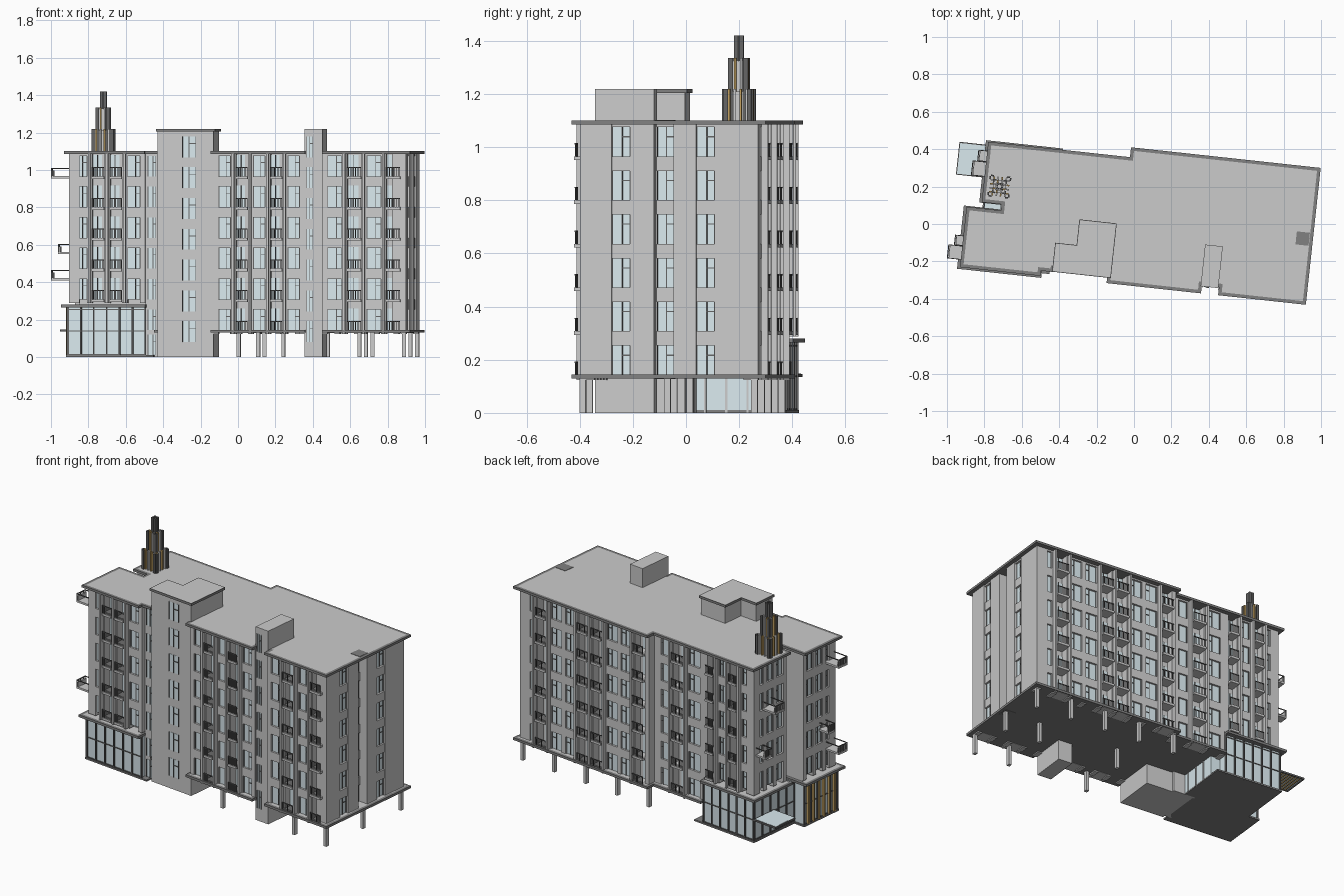
import bpy, bmesh
from math import radians
from mathutils import Matrix

if "Cube" in bpy.data.objects:
    bpy.data.objects.remove(bpy.data.objects["Cube"])

ROT = Matrix.Rotation(radians(-6.2), 4, 'Z')      # whole block is turned on its site
BASE, PITCH, TOP = 0.143, 0.1645, 1.087
parts = {}                                         # part name -> list of boxes

def material(name, rgb):
    m = bpy.data.materials.new(name)
    m.diffuse_color = (*rgb, 1)
    m.use_nodes = True
    m.node_tree.nodes["Principled BSDF"].inputs["Base Color"].default_value = m.diffuse_color
    return m

GLASS = material("pale_glass", (0.70, 0.82, 0.86))
DARK = material("dark_metal", (0.13, 0.13, 0.13))
RIM = material("roof_edge", (0.22, 0.22, 0.22))
WOOD = material("wood", (0.55, 0.36, 0.12))
COLORS = {"glass": GLASS, "frame": DARK, "rail": DARK, "wood": WOOD, "patch": RIM, "floor": RIM}

# facade frames: (along, outward) -> (u, v)
FRONT = lambda a, o: (a, -o)
BACK = lambda a, o: (a, o)
RIGHT = lambda a, o: (o, a)
LEFT = lambda a, o: (-o, a)

def box(part, a0, a1, o0, o1, z0, z1, frame=BACK):
    (x0, y0), (x1, y1) = frame(a0, o0), frame(a1, o1)
    parts.setdefault(part, []).append((min(x0, x1), max(x0, x1), min(y0, y1), max(y0, y1), z0, z1))

def finish(bm, name, mats):
    bmesh.ops.recalc_face_normals(bm, faces=bm.faces)
    bm.transform(ROT)
    me = bpy.data.meshes.new(name)
    bm.to_mesh(me)
    bm.free()
    for m in mats:
        me.materials.append(m)
    bpy.context.collection.objects.link(bpy.data.objects.new(name, me))

def build_boxes():
    for name, boxes in parts.items():
        bm = bmesh.new()
        for x0, x1, y0, y1, z0, z1 in boxes:
            mat = Matrix.Translation(((x0 + x1) / 2, (y0 + y1) / 2, (z0 + z1) / 2))
            mat = mat @ Matrix.Diagonal((x1 - x0, y1 - y0, z1 - z0, 1))
            bmesh.ops.create_cube(bm, size=1, matrix=mat)
        key = name.split("_")[-1]
        finish(bm, name, [COLORS[key]] if key in COLORS else [])

def slab(name, pts, z0, z1, rim=0.025):
    """Flat plate with dark edge and a plain inset top."""
    bm = bmesh.new()
    low = bm.faces.new([bm.verts.new((x, y, z0)) for x, y in pts])
    ext = bmesh.ops.extrude_face_region(bm, geom=[low])["geom"]
    bmesh.ops.translate(bm, verts=[g for g in ext if isinstance(g, bmesh.types.BMVert)], vec=(0, 0, z1 - z0))
    bmesh.ops.recalc_face_normals(bm, faces=bm.faces)
    top = max(bm.faces, key=lambda f: f.calc_center_median().z)
    for f in bm.faces:
        f.material_index = 1
    bmesh.ops.inset_region(bm, faces=[top], thickness=rim)
    top.material_index = 0
    finish(bm, name, [None, RIM])

def window(a0, a1, o, z0, z1, fr, split=0.62):
    box("window_glass", a0, a1, o - 0.035, o - 0.012, z0, z1, fr)
    m = a0 + (a1 - a0) * split
    box("window_frame", m - 0.002, m + 0.002, o - 0.014, o - 0.008, z0, z1, fr)
    box("window_frame", m, a1, o - 0.014, o - 0.008, z0 + 0.072, z0 + 0.076, fr)
    for a in (a0, a1 - 0.003):
        box("window_frame", a, a + 0.003, o - 0.014, o - 0.008, z0, z1, fr)

def railing(a0, a1, o, z, fr, n=8):
    box("balcony_rail", a0, a1, o - 0.005, o, z + 0.045, z + 0.05, fr)
    for i in range(n + 1):
        a = a0 + (a1 - a0 - 0.003) * i / n
        box("balcony_rail", a, a + 0.003, o - 0.004, o - 0.001, z, z + 0.046, fr)

def facade(a0, a1, o, fr, bays, k0=0, pier=0.028):
    """Bay letters: w = window, b = recessed balcony with glass door."""
    step = (a1 - a0 - pier) / len(bays)
    for i in range(len(bays) + 1):                 # full height piers
        a = a0 + i * step
        fin = 0.025 if "b" in bays[max(i - 1, 0):i + 1] and 0 < i < len(bays) else 0
        box("facade_piers", a, a + pier, o - 0.055, o, BASE + k0 * PITCH - 0.02, TOP, fr)
        if fin:
            c = a + pier / 2
            box("facade_fins", c - 0.006, c + 0.006, o - 0.01, o + fin, BASE + k0 * PITCH - 0.02, TOP, fr)
    for k in range(k0, 6):
        z = BASE + k * PITCH
        for i, kind in enumerate(bays):
            b0, b1 = a0 + i * step + pier, a0 + (i + 1) * step
            if kind == "w":
                window(b0, b1, o, z, z + 0.112, fr)
                box("spandrels", b0, b1, o - 0.055, o, z + 0.11, min(z + PITCH, TOP), fr)
            else:
                box("door_glass", b0, b1 - 0.02, o - 0.055, o - 0.046, z, z + 0.115, fr)
                box("door_frame", (b0 + b1) / 2 - 0.012, (b0 + b1) / 2 - 0.008, o - 0.047, o - 0.042, z, z + 0.115, fr)
                box("balcony_slabs", b0, b1, o - 0.055, o + 0.025, z - 0.014, z, fr)
                railing(b0, b1, o + 0.023, z, fr)

# structural cores behind the facades
box("main_core", -0.095, 0.87, -0.25, 0.325, BASE, TOP)
box("left_core", -0.72, -0.09, -0.25, 0.275, BASE, TOP)
box("left_core", -0.75, -0.70, 0.04, 0.275, BASE, TOP)
box("wing_core", -0.825, -0.467, -0.25, -0.02, 0.27, TOP)
box("wing_end_walls", -0.87, -0.72, -0.05, -0.02, 0.27, TOP)
box("wing_end_walls", -0.795, -0.72, 0.04, 0.07, 0.27, TOP)

# long facades
facade(-0.10, 0.392, 0.30, FRONT, "wbwbw")
facade(0.485, 0.935, 0.30, FRONT, "wbwb")
facade(-0.875, -0.467, 0.30, FRONT, "wbbw", 1)
facade(-0.045, 0.935, 0.375, BACK, "bwwbbwwbw")
facade(-0.80, -0.42, 0.325, BACK, "wbwb", 1)
facade(-0.42, -0.045, 0.325, BACK, "wbw")
facade(-0.30, -0.02, 0.875, LEFT, "www", 1)
facade(0.04, 0.325, 0.80, LEFT, "www", 1)

# right gable: solid walls, two window strips and a deep slot
for v0, v1 in ((-0.30, -0.18), (-0.11, -0.02), (0.055, 0.14), (0.21, 0.375)):
    box("gable_walls", v0, v1, 0.86, 0.935, BASE, TOP, RIGHT)
for v0, v1, o in ((-0.18, -0.11, 0.93), (0.14, 0.21, 0.93), (-0.015, 0.05, 0.885)):
    for k in range(6):
        z = BASE + k * PITCH
        window(v0, v1, o, z, z + 0.11, RIGHT, 0.55)
        box("gable_spandrels", v0, v1, o - 0.06, o, z + 0.11, min(z + PITCH, TOP), RIGHT)

# narrow recessed strip beside the stair tower
box("recess_wall", -0.467, -0.39, -0.275, -0.2, 0, TOP)
for k in range(-1, 6):
    z = max(BASE + k * PITCH, 0.01)
    window(-0.455, -0.41, 0.288, z, z + 0.11, FRONT)

# stair tower, lift shaft and their windows
box("stair_tower", -0.40, -0.10, -0.293, -0.153, 0, 1.205)
box("stair_tower", -0.285, -0.10, -0.16, -0.015, 0, 1.205)
box("lift_shaft", 0.39, 0.485, -0.292, -0.068, 0, 1.22)
for k in range(7):
    z = 0.08 + k * PITCH
    window(-0.268, -0.193, 0.306, z, z + 0.112, FRONT, 0.5)
    window(0.40, 0.435, 0.305, z, z + 0.112, FRONT, 0.5)

# roof and floor plates
slab("tower_roof", [(-0.408, -0.301), (-0.092, -0.301), (-0.092, -0.007), (-0.293, -0.007),
                    (-0.293, -0.145), (-0.408, -0.145)], 1.205, 1.22, 0.006)
RIGHT_PLAN = [(-0.06, 0.353), (-0.06, 0.406), (0.96, 0.406), (0.96, -0.33), (0.488, -0.33), (0.488, -0.285),
              (0.396, -0.285), (0.396, -0.33), (-0.112, -0.33), (-0.112, -0.285)]
slab("main_roof", [(-0.822, 0.353)] + RIGHT_PLAN + [(-0.40, -0.285), (-0.40, -0.302), (-0.467, -0.302),
     (-0.467, -0.33), (-0.90, -0.33), (-0.90, -0.005), (-0.715, -0.005), (-0.715, 0.028), (-0.822, 0.028)], 1.085, 1.10)
slab("first_floor_plate", [(-0.42, 0.353)] + RIGHT_PLAN + [(-0.42, -0.285)], 0.13, 0.145)
slab("lobby_roof", [(-0.835, 0.36), (-0.42, 0.36), (-0.42, -0.27), (-0.462, -0.27), (-0.462, -0.34),
                    (-0.915, -0.34), (-0.915, 0.0), (-0.72, 0.0), (-0.72, 0.025), (-0.835, 0.025)], 0.265, 0.28)
box("roof_patch", 0.87, 0.94, -0.015, 0.055, 1.095, 1.102)
box("underside_patch", 0.87, 0.94, -0.015, 0.055, 0.128, 0.135)

# glazed lobby
box("lobby_glass", -0.88, -0.465, -0.305, -0.02, 0.008, 0.268)
box("lobby_glass", -0.805, -0.425, -0.03, 0.33, 0.008, 0.268)
box("lobby_glass", -0.43, -0.36, -0.02, 0.27, 0.008, 0.132)
box("lobby_core", -0.43, -0.28, -0.27, 0.0, 0, 0.135)
box("lobby_floor", -0.89, -0.42, -0.315, -0.01, 0, 0.01)
box("lobby_floor", -0.815, -0.36, -0.02, 0.34, 0, 0.01)
for a0, a1, o, fr, n in ((-0.88, -0.465, 0.305, FRONT, 6), (-0.305, -0.02, 0.88, LEFT, 5),
                         (-0.02, 0.33, 0.805, LEFT, 5), (-0.805, -0.425, 0.33, BACK, 6)):
    for i in range(n + 1):
        a = a0 + (a1 - a0) * i / n
        box("lobby_frame", a - 0.004, a + 0.004, o - 0.005, o + 0.008, 0, 0.266, fr)
    for z in (0.01, 0.135, 0.25):
        box("lobby_frame", a0, a1, o - 0.005, o + 0.004, z, z + 0.006, fr)
for i in range(6):
    box("lobby_fins_wood", -0.28 + i * 0.045, -0.268 + i * 0.045, 0.875, 0.895, 0.01, 0.265, LEFT)
for i in range(3):
    box("lobby_posts", 0.03 + i * 0.08, 0.038 + i * 0.08, -0.365, -0.355, 0, 0.132, RIGHT)

# columns of the open ground floor
for v, us in ((0.36, (-0.035, 0.205, 0.445, 0.685, 0.925)), (-0.29, (0.14, 0.685, 0.925)), (0.03, (0.14, 0.685, 0.925))):
    for u in us:
        box("ground_columns", u - 0.01, u + 0.01, v - 0.012, v + 0.012, 0, 0.132)

# entrance canopy
box("canopy_glass", -0.97, -0.815, 0.165, 0.33, 0.143, 0.148)
for v in (0.16, 0.33):
    box("canopy_frame", -0.975, -0.80, v, v + 0.006, 0.136, 0.147)
for u in (-0.975, -0.815):
    box("canopy_frame", u, u + 0.006, 0.16, 0.336, 0.136, 0.147)
for i in range(7):
    box("canopy_slats_wood", -0.955 + i * 0.02, -0.949 + i * 0.02, 0.166, 0.33, 0.137, 0.143)

# projecting balconies on the left end
for v0, v1, o0, o1, z in ((-0.29, -0.215, 0.87, 0.975, 0.955), (-0.29, -0.215, 0.87, 0.975, 0.41),
                          (-0.215, -0.16, 0.87, 0.945, 0.55), (0.165, 0.245, 0.795, 0.895, 0.80),
                          (0.245, 0.305, 0.795, 0.87, 0.53)):
    box("end_balcony_slabs", v0, v1, o0, o1, z, z + 0.012, LEFT)
    railing(v0, v1, o1, z + 0.005, LEFT, 7)
    box("end_balcony_panels", v0, v1, o1 - 0.012, o1 - 0.006, z + 0.012, z + 0.042, LEFT)
    for v in (v0, v1 - 0.004):
        box("end_balcony_rail", v, v + 0.004, o0, o1, z + 0.05, z + 0.055, LEFT)

# stepped roof spire of upright fins
SU, SV = -0.737, 0.121
for h, z1, n in ((0.055, 1.22, 5), (0.034, 1.335, 3), (0.012, 1.42, 1)):
    if n > 1:
        box("spire_core", SU - h * 0.6, SU + h * 0.6, SV - h * 0.6, SV + h * 0.6, 1.095, z1 - 0.01)
    for i in range(n + 1):
        t = -h + 2 * h * i / n
        kind = "spire_fins_frame" if i in (0, n) else ("spire_fins_wood" if i % 2 else "spire_fins")
        for s in (-h, h):
            box(kind, SU + t - 0.004, SU + t + 0.004, SV + s * 0.8 - 0.008, SV + s * 0.8 + 0.008, 1.095, z1)
            box(kind, SU + s * 0.8 - 0.008, SU + s * 0.8 + 0.008, SV + t - 0.004, SV + t + 0.004, 1.095, z1)

build_boxes()
